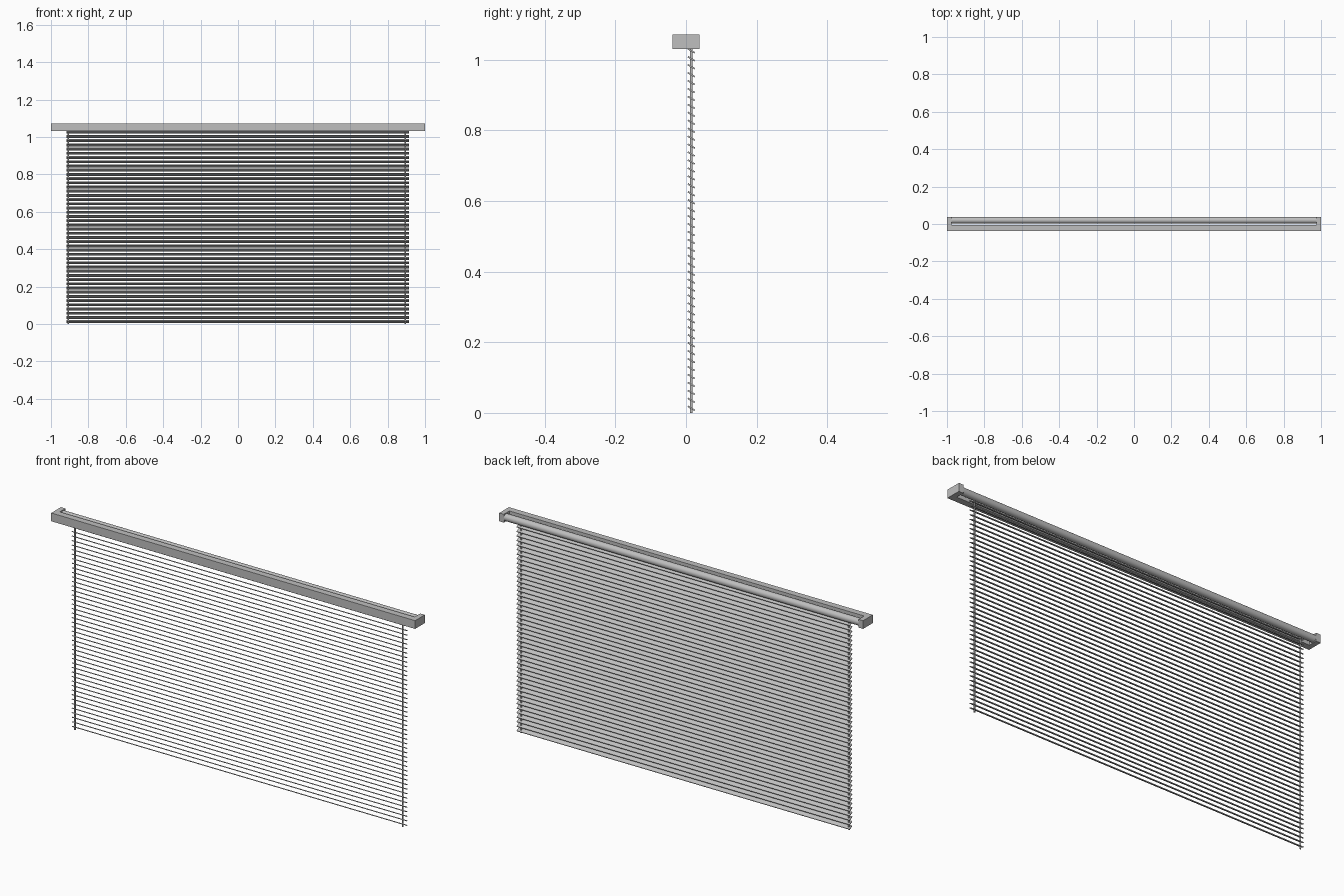
import bpy, bmesh, math
from mathutils import Matrix, Vector

cube = bpy.data.objects.get("Cube")
if cube:
    bpy.data.objects.remove(cube, do_unlink=True)


def make_material(name, value):
    mat = bpy.data.materials.new(name)
    mat.use_nodes = True
    colour = (value, value, value, 1)
    mat.diffuse_color = colour
    mat.node_tree.nodes["Principled BSDF"].inputs["Base Color"].default_value = colour
    return mat


grey = make_material("light grey", 0.52)


def finish(name, bm):
    bmesh.ops.recalc_face_normals(bm, faces=bm.faces)
    mesh = bpy.data.meshes.new(name)
    bm.to_mesh(mesh)
    bm.free()
    mesh.materials.append(grey)
    obj = bpy.data.objects.new(name, mesh)
    bpy.context.collection.objects.link(obj)
    return obj


def prism(name, outline, start, axis_matrix, length):
    """Extrude a flat outline along its local z, then place it."""
    bm = bmesh.new()
    face = bm.faces.new([bm.verts.new((a, b, start)) for a, b in outline])
    new = bmesh.ops.extrude_face_region(bm, geom=[face])["geom"]
    bmesh.ops.translate(bm, vec=(0, 0, length),
                        verts=[v for v in new if isinstance(v, bmesh.types.BMVert)])
    bm.transform(axis_matrix)
    return finish(name, bm)


def rod(name, radius, depth, matrix, sides):
    bm = bmesh.new()
    bmesh.ops.create_cone(bm, cap_ends=True, segments=sides, radius1=radius,
                          radius2=radius, depth=depth, matrix=matrix)
    obj = finish(name, bm)
    bpy.ops.object.select_all(action="DESELECT")
    obj.select_set(True)
    bpy.context.view_layer.objects.active = obj
    bpy.ops.object.shade_smooth_by_angle(angle=math.radians(40))
    return obj


# Maps outline (y, z) and extrusion onto the x axis
ALONG_X = Matrix(((0, 0, 1, 0), (1, 0, 0, 0), (0, 1, 0, 0), (0, 0, 0, 1)))

# Head rail: front bar with two end arms reaching back, as one U plan
rail = [(-1, -0.038), (1, -0.038), (1, 0.038), (0.975, 0.038),
        (0.975, -0.006), (-0.975, -0.006), (-0.975, 0.038), (-1, 0.038)]
prism("head_rail", rail, 1.031, Matrix.Identity(4), 0.041)

# Roller held between the end arms
rod("roller", 0.0175, 1.95,
    Matrix.Translation((0, 0.02, 1.051)) @ Matrix.Rotation(math.pi / 2, 4, "Y"), 32)

# Slats: tilted strips, front edge high, repeated down to the floor
tilt = Matrix.Rotation(math.radians(-30), 4, "X")
half, thick = 0.0115, 0.0022
strip = [(-half, -thick), (half, -thick), (half, thick), (-half, thick)]
slat = prism("slats", strip, -0.917, tilt @ ALONG_X, 1.83)
slat.location = (0, 0.015, 0.013)
stack = slat.modifiers.new("stack", "ARRAY")
stack.count = 46
stack.use_relative_offset = False
stack.use_constant_offset = True
stack.constant_offset_displace = (0, 0, 0.0225)

# Lift cords through the slats
for side, x in (("right", -0.907), ("left", 0.895)):
    rod(side + "_cord", 0.004, 1.035, Matrix.Translation((x, 0.015, 0.5175)), 12)
